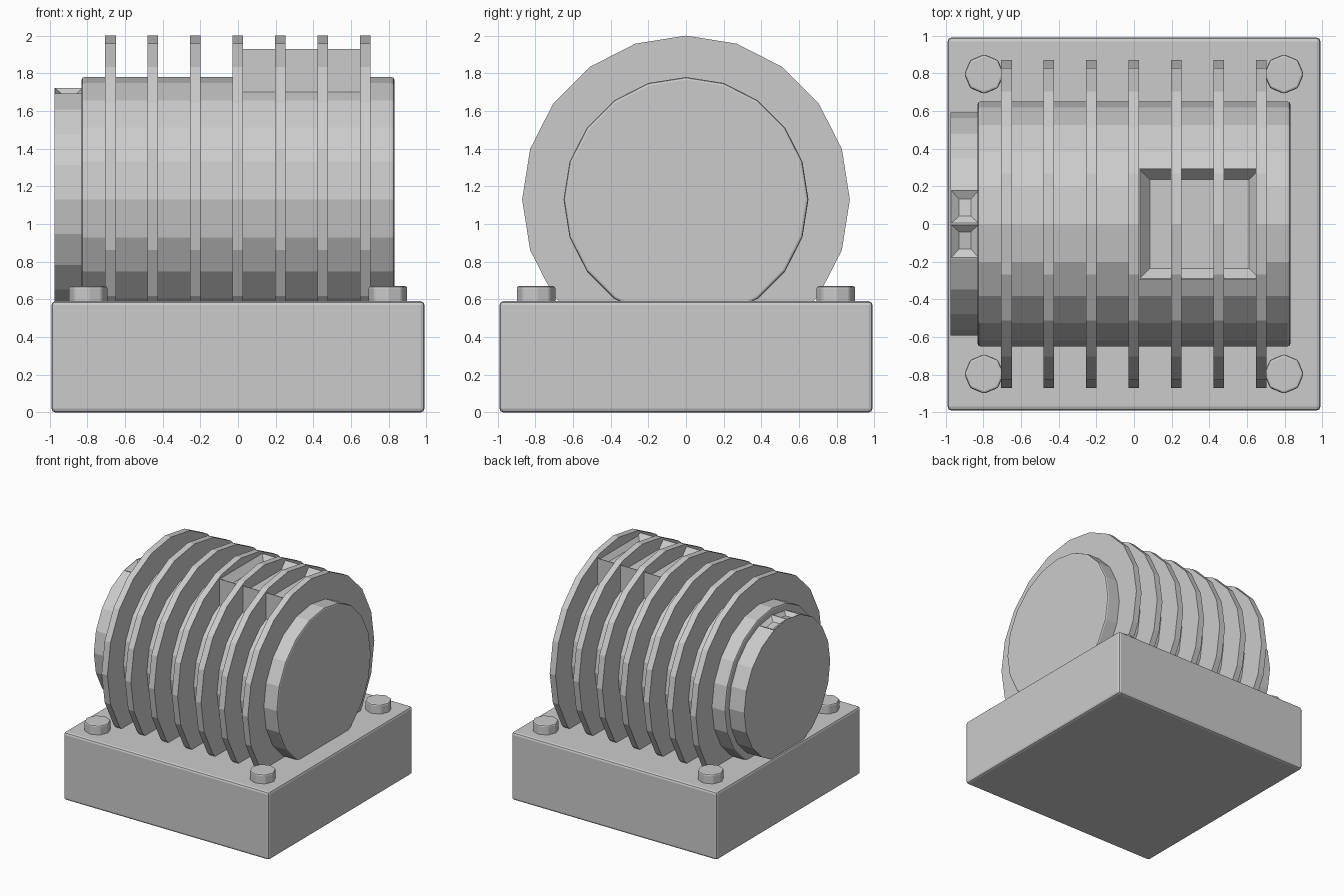
import bpy, bmesh
from math import radians
from mathutils import Matrix, Vector

if "Cube" in bpy.data.objects:
    bpy.data.objects.remove(bpy.data.objects["Cube"])


def finish(bm, name, bevel=0.0):
    bmesh.ops.recalc_face_normals(bm, faces=bm.faces)
    mesh = bpy.data.meshes.new(name)
    bm.to_mesh(mesh)
    bm.free()
    obj = bpy.data.objects.new(name, mesh)
    bpy.context.collection.objects.link(obj)
    if bevel:
        mod = obj.modifiers.new("edge_bevel", 'BEVEL')
        mod.width = bevel
        mod.segments = 2
        mod.limit_method = 'ANGLE'
        mod.angle_limit = radians(40)
    return obj


def dish(bm, faces, rim, slope, depth):
    """Sink a sloped recess into each face, leaving a narrow rim."""
    for f in faces:
        n = f.normal.copy()
        bmesh.ops.inset_region(bm, faces=[f], thickness=rim)
        bmesh.ops.inset_region(bm, faces=[f], thickness=slope)
        bmesh.ops.translate(bm, verts=f.verts[:], vec=-n * depth)


def box_bm(lo, hi):
    lo, hi = Vector(lo), Vector(hi)
    bm = bmesh.new()
    bmesh.ops.create_cube(bm, size=1, matrix=Matrix.Translation((lo + hi) / 2)
                          @ Matrix.Diagonal((*(hi - lo), 1)))
    bm.normal_update()
    return bm


def drum_bm(x0, x1, radius, z=1.13, sides=20):
    bm = bmesh.new()
    bmesh.ops.create_cone(bm, cap_ends=True, segments=sides, radius1=radius,
                          radius2=radius, depth=x1 - x0,
                          matrix=Matrix.Translation(((x0 + x1) / 2, 0, z))
                          @ Matrix.Rotation(radians(90), 4, 'Y'))
    bm.normal_update()
    return bm


# Base block
finish(box_bm((-0.99, -0.99, 0), (0.99, 0.99, 0.59)), "base_block", 0.02)

# Motor body
finish(drum_bm(-0.83, 0.83, 0.65), "motor_body", 0.014)

# End cap with two dished facets on top
bm = drum_bm(-0.975, -0.82, 0.592)
dish(bm, [f for f in bm.faces if f.normal.z > 0.95], 0.006, 0.06, 0.03)
finish(bm, "end_cap")

# Cooling fins
for i in range(7):
    x = -0.677 + 0.2255 * i
    finish(drum_bm(x - 0.028, x + 0.028, 0.87), f"cooling_fin_{i + 1}")

# Terminal box with recessed lid
bm = box_bm((0.025, -0.295, 1.5), (0.67, 0.295, 1.93))
dish(bm, [f for f in bm.faces if f.normal.z > 0.9], 0.008, 0.075, 0.06)
finish(bm, "terminal_box")

# Corner bolts
for i, (sx, sy) in enumerate([(-1, -1), (1, -1), (-1, 1), (1, 1)]):
    bm = bmesh.new()
    bmesh.ops.create_cone(bm, cap_ends=True, segments=8, radius1=0.105,
                          radius2=0.105, depth=0.12,
                          matrix=Matrix.Translation((0.796 * sx, 0.796 * sy, 0.61)))
    finish(bm, f"corner_bolt_{i + 1}", 0.012)
